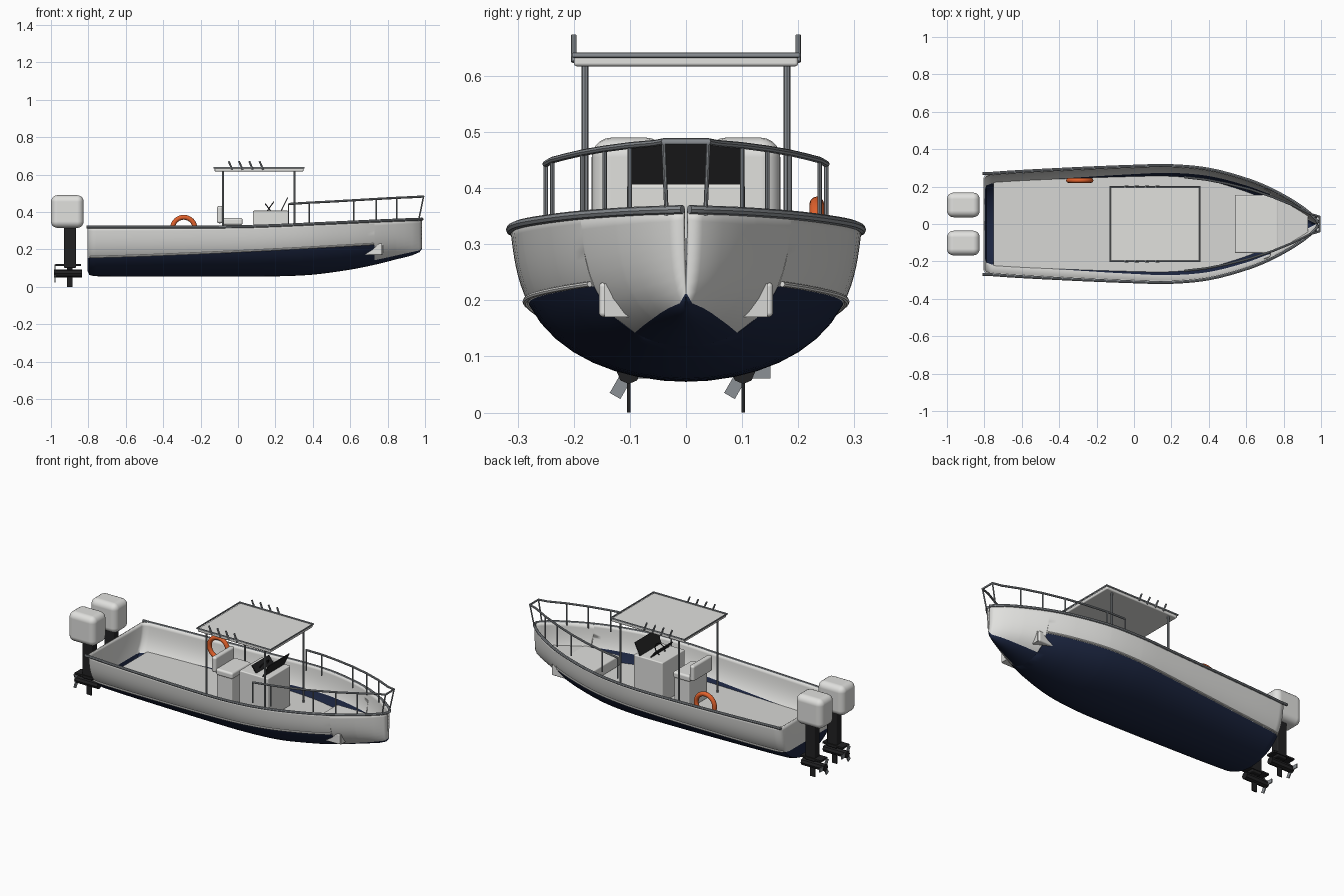
import bpy, math
from mathutils import Vector

cube = bpy.data.objects.get("Cube")
if cube:
    bpy.data.objects.remove(cube, do_unlink=True)


def material(name, r, g, b):
    m = bpy.data.materials.new(name)
    m.use_nodes = True
    m.diffuse_color = (r, g, b, 1)
    m.node_tree.nodes["Principled BSDF"].inputs["Base Color"].default_value = (r, g, b, 1)
    return m


WHITE = material("white gelcoat", 0.75, 0.75, 0.73)
NAVY = material("navy bottom paint", 0.012, 0.02, 0.055)
STEEL = material("grey steel", 0.26, 0.28, 0.30)
BLACK = material("black", 0.015, 0.015, 0.016)
ORANGE = material("orange", 0.75, 0.12, 0.025)
DECK = material("pale deck", 0.68, 0.68, 0.66)


def smooth(ob):
    bpy.ops.object.select_all(action='DESELECT')
    ob.select_set(True)
    bpy.context.view_layer.objects.active = ob
    bpy.ops.object.shade_smooth_by_angle(angle=math.radians(40))


def mesh_object(name, verts, faces, mats):
    me = bpy.data.meshes.new(name)
    me.from_pydata(verts, [], faces)
    for m in mats:
        me.materials.append(m)
    ob = bpy.data.objects.new(name, me)
    bpy.context.collection.objects.link(ob)
    return ob


def box(name, lo, hi, mat, bevel=0.0, tilt=0.0):
    """Axis box from lo to hi, optionally bevelled and tilted about y."""
    lo, hi = Vector(lo), Vector(hi)
    bpy.ops.mesh.primitive_cube_add(size=1, location=(lo + hi) / 2)
    ob = bpy.context.object
    ob.name = name
    ob.scale = hi - lo
    bpy.ops.object.transform_apply(location=False, rotation=False, scale=True)
    ob.rotation_euler.y = tilt
    ob.data.materials.append(mat)
    if bevel:
        bpy.ops.object.shade_smooth()
        mod = ob.modifiers.new("rounding", 'BEVEL')
        mod.width, mod.segments, mod.harden_normals = bevel, 5, True
    return ob


def tube(name, points, radius, mat, cyclic=False):
    """Round bar along points."""
    cu = bpy.data.curves.new(name, 'CURVE')
    cu.dimensions = '3D'
    cu.bevel_depth, cu.bevel_resolution, cu.use_fill_caps = radius, 2, True
    sp = cu.splines.new('POLY')
    sp.points.add(len(points) - 1)
    for p, co in zip(sp.points, points):
        p.co = (*co, 1)
    sp.use_cyclic_u = cyclic
    tmp = bpy.data.objects.new(name + "_path", cu)
    bpy.context.collection.objects.link(tmp)
    bpy.context.view_layer.update()
    me = bpy.data.meshes.new_from_object(tmp.evaluated_get(bpy.context.evaluated_depsgraph_get()))
    bpy.data.objects.remove(tmp, do_unlink=True)
    me.name = name
    me.materials.clear()
    me.materials.append(mat)
    ob = bpy.data.objects.new(name, me)
    bpy.context.collection.objects.link(ob)
    smooth(ob)


# Hull lines: x, half beam, gunwale height, keel height
LINES = [(-0.805, 0.245, 0.32, 0.085), (-0.795, 0.26, 0.32, 0.064), (-0.77, 0.27, 0.32, 0.057),
         (-0.4, 0.292, 0.32, 0.055), (0, 0.309, 0.322, 0.055), (0.2, 0.312, 0.328, 0.056),
         (0.4, 0.293, 0.337, 0.065), (0.6, 0.24, 0.346, 0.092), (0.73, 0.188, 0.352, 0.118),
         (0.85, 0.122, 0.357, 0.148), (0.93, 0.067, 0.36, 0.168), (0.97, 0.03, 0.361, 0.185),
         (0.985, 0.006, 0.362, 0.205)]


def lines_at(x):
    """Smoothly interpolated half beam, gunwale and keel at x."""
    x = min(max(x, LINES[0][0]), LINES[-1][0])
    i = next(k for k in range(len(LINES) - 1) if x <= LINES[k + 1][0])
    a, b = LINES[i], LINES[i + 1]
    before, after = LINES[max(i - 1, 0)], LINES[min(i + 2, len(LINES) - 1)]
    h = b[0] - a[0]
    t = (x - a[0]) / h
    out = []
    for k in (1, 2, 3):
        ma = (b[k] - before[k]) / (b[0] - before[0]) * h
        mb = (after[k] - a[k]) / (after[0] - a[0]) * h
        if i < 2 or i > len(LINES) - 4:
            ma = mb = b[k] - a[k]
        out.append((2*t**3 - 3*t*t + 1) * a[k] + (t**3 - 2*t*t + t) * ma
                   + (3*t*t - 2*t**3) * b[k] + (t**3 - t*t) * mb)
    return out


def side_y(x, z):
    beam, top, keel = lines_at(x)
    u = min(max((z - keel) / (top - keel), 0), 1)
    return beam * (0.9 * math.sqrt(1 - (1 - u) ** 3) + 0.1 * u)


def paint_z(x):
    if x < 0.73:
        return 0.155 + 0.07 * (max(x + 0.8, 0) / 1.53) ** 1.3
    return 0.142 + 0.055 * (x - 0.73) / 0.25


# Hull shell: rows of each section meet the paint line exactly
R = 8
xs = sorted({p[0] for p in LINES} | {-0.76 + 0.05 * i for i in range(34)} | {0.729, 0.731})
verts, faces, colours = [], [], []
for x in xs:
    beam, top, keel = lines_at(x)
    zw = max(paint_z(x), keel + 0.006)
    zs = [top + (zw - top) * i / R for i in range(R)]
    zs += [keel + (zw - keel) * (1 - i / R) ** 2 for i in range(R + 1)]
    half = [(x, side_y(x, z), z) for z in zs]
    verts += half + [(x, -y, z) for x, y, z in half[-2::-1]]
N = 4 * R
for s in range(len(xs) - 1):
    for j in range(N):
        a, b = s * (N + 1) + j, (s + 1) * (N + 1) + j
        faces.append((a, b, b + 1, a + 1))
        colours.append(1 if R <= j < 3 * R else 0)
# Transom strips
for j in range(2 * R):
    faces.append([j, j + 1, N - j - 1, N - j] if j < 2 * R - 1 else [j, j + 1, N - j])
    colours.append(1 if j >= R else 0)
hull = mesh_object("hull", verts, faces, [WHITE, NAVY])
for f, c in zip(hull.data.polygons, colours):
    f.material_index = c
smooth(hull)
shell = hull.modifiers.new("thickness", 'SOLIDIFY')
shell.thickness, shell.offset = 0.008, -1


def deck_plate(name, x0, x1, z, steps=24):
    """Flat deck that follows the inside of the hull."""
    px = [x0 + (x1 - x0) * i / steps for i in range(steps + 1)]
    port = [(x, max(side_y(x, z) - 0.006, 0.004), z) for x in px]
    outline = port + [(x, -y, z) for x, y, z in reversed(port)]
    mesh_object(name, outline, [list(range(len(outline)))[::-1]], [DECK])


deck_plate("cockpit_floor", -0.75, 0.79, 0.17)
deck_plate("fore_deck", 0.77, 0.93, 0.23)
box("fore_deck_step", (0.765, -0.145, 0.17), (0.775, 0.145, 0.23), DECK)
box("bow_seat", (0.54, -0.155, 0.17), (0.77, 0.155, 0.232), WHITE, 0.008)

# Gunwale rails, spray strakes, bow rail
rail_x = [-0.81 + 0.045 * i for i in range(40)] + [0.97, 0.985]
strake_x = [-0.79 + 0.04 * i for i in range(38)] + [0.725]
path = [(0.27, 0.25, 0.443), (0.38, 0.238, 0.45), (0.5, 0.215, 0.456), (0.62, 0.185, 0.463),
        (0.74, 0.145, 0.47), (0.85, 0.1, 0.476), (0.94, 0.055, 0.48), (0.992, 0.04, 0.483)]
for side, sgn in (("left", 1), ("right", -1)):
    tube(f"{side}_gunwale_rail", [(x, sgn * max(lines_at(x)[0], 0.27 if x < -0.76 else 0), lines_at(x)[1])
                                  for x in rail_x], 0.008, STEEL)
    tube(f"{side}_strake", [(x, sgn * (side_y(x, paint_z(x) + 0.004) + 0.004), paint_z(x) + 0.004)
                            for x in strake_x], 0.005, WHITE)
    for i in (0, 1, 3, 4, 5, 7):
        x, y, z = path[i]
        foot_x = min(x, 0.965)
        tube(f"{side}_bow_stanchion", [(foot_x, sgn * min(y, lines_at(foot_x)[0]), lines_at(x)[1] - 0.01),
                                       (x, sgn * y, z)], 0.004, STEEL)
tube("bow_rail", path + [(x, -y, z) for x, y, z in reversed(path)], 0.006, STEEL)

# Canopy with posts, frame and rod holders
box("canopy", (-0.125, -0.2, 0.617), (0.35, 0.2, 0.635), WHITE, 0.006)
tube("canopy_frame", [(-0.128, -0.2, 0.637), (0.352, -0.2, 0.637), (0.352, 0.2, 0.637),
                      (-0.128, 0.2, 0.637)], 0.005, STEEL, True)
for sgn in (1, -1):
    for x in (-0.08, 0.302):
        tube("canopy_post", [(x, sgn * 0.18, 0.17), (x, sgn * 0.18, 0.62)], 0.006, STEEL)
    for i in range(4):
        x = -0.03 + 0.055 * i
        tube("rod_holder", [(x, sgn * 0.2, 0.625), (x - 0.02, sgn * 0.2, 0.672)], 0.005, STEEL)

# Console, windscreen, instruments and wheel
box("console", (0.08, -0.105, 0.17), (0.27, 0.105, 0.407), WHITE, 0.006)
box("windscreen", (0.246, -0.1, 0.403), (0.251, 0.1, 0.482), BLACK, 0, 0.45)
box("instrument_panel", (0.157, -0.08, 0.4), (0.163, 0.08, 0.45), BLACK, 0, -0.65)
angles = [math.tau * i / 20 for i in range(20)]
tube("steering_wheel", [(0.17 + 0.02 * math.sin(a), 0.035 * math.cos(a), 0.425 + 0.028 * math.sin(a))
                        for a in angles], 0.003, BLACK, True)

# Helm seat
box("seat_base", (-0.08, -0.085, 0.17), (0.02, 0.085, 0.335), WHITE, 0.006)
box("seat_cushion", (-0.085, -0.09, 0.33), (0.025, 0.09, 0.368), WHITE, 0.012)
box("seat_backrest", (-0.113, -0.09, 0.34), (-0.082, 0.09, 0.432), WHITE, 0.012)

# Life ring
bpy.ops.mesh.primitive_torus_add(location=(-0.29, 0.233, 0.312), rotation=(math.pi / 2, 0, 0),
                                 major_radius=0.06, minor_radius=0.013, major_segments=32, minor_segments=12)
ring = bpy.context.object
ring.name = "life_ring"
ring.data.materials.append(ORANGE)
smooth(ring)

# Twin outboard engines
for side, y in (("left", 0.102), ("right", -0.102)):
    box(f"{side}_engine_cowl", (-1.0, y - 0.066, 0.315), (-0.825, y + 0.066, 0.49), WHITE, 0.035)
    box(f"{side}_engine_leg", (-0.93, y - 0.025, 0.1), (-0.866, y + 0.025, 0.325), BLACK, 0.006)
    box(f"{side}_cavitation_plate", (-0.975, y - 0.03, 0.112), (-0.84, y + 0.03, 0.122), BLACK)
    box(f"{side}_skeg", (-0.915, y - 0.003, 0), (-0.885, y + 0.003, 0.1), BLACK)
    tube(f"{side}_gearcase", [(-0.985, y, 0.072), (-0.835, y, 0.072)], 0.021, BLACK)
    for k in range(3):
        a = math.tau * k / 3
        blade = box(f"{side}_propeller_blade", (-0.984, -0.024, -0.011), (-0.978, 0.024, 0.011), STEEL)
        blade.location = (-0.978, y + 0.025 * math.cos(a), 0.072 + 0.025 * math.sin(a))
        blade.rotation_euler.x = a
